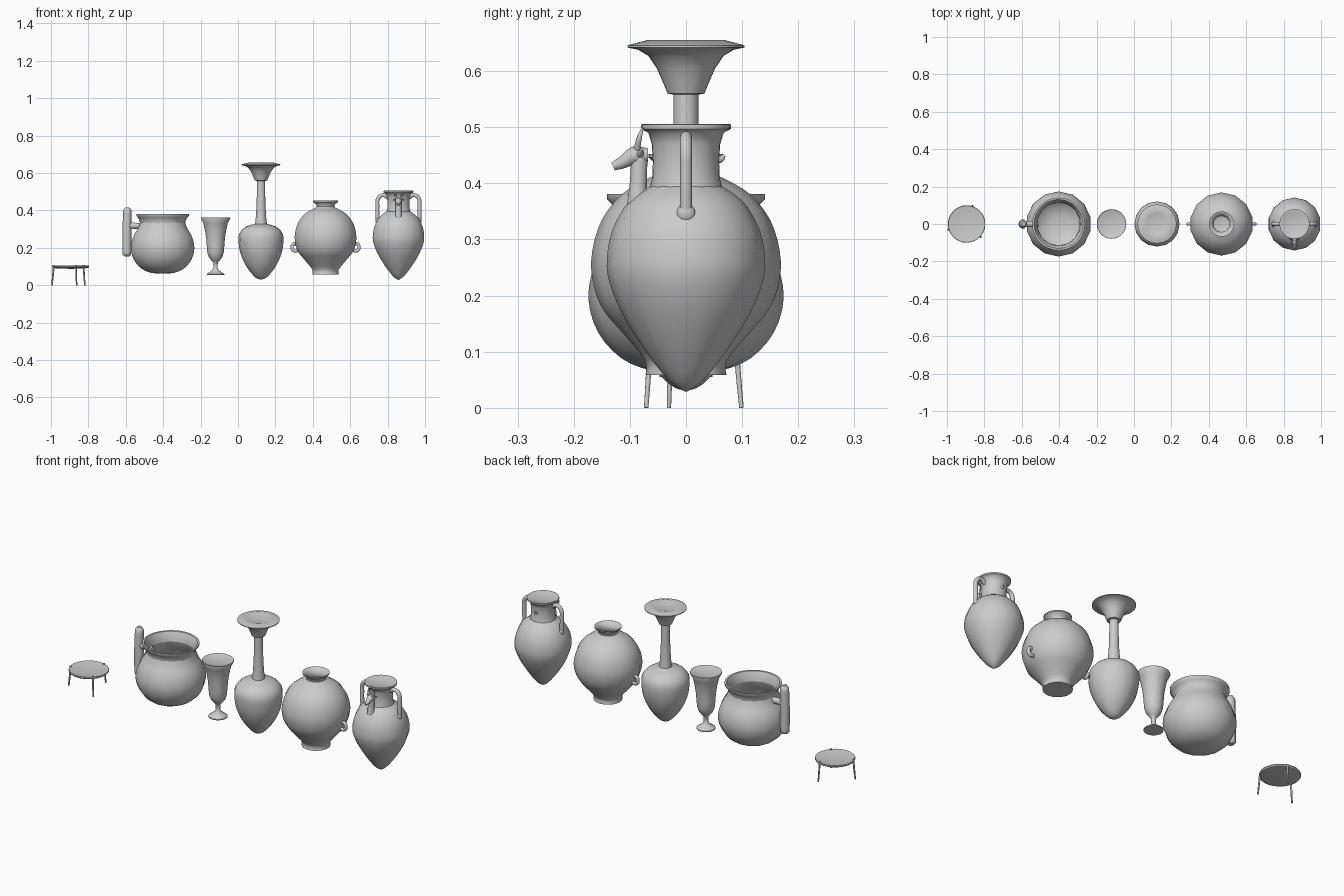
import bpy, bmesh, math
from mathutils import Vector

if "Cube" in bpy.data.objects:
    bpy.data.objects.remove(bpy.data.objects["Cube"])


def smooth(obj, angle=45):
    bpy.ops.object.select_all(action='DESELECT')
    obj.select_set(True)
    bpy.context.view_layer.objects.active = obj
    bpy.ops.object.shade_smooth_by_angle(angle=math.radians(angle))
    return obj


def spline(pts, steps=3):
    # Catmull-Rom refinement of a profile
    out = []
    p = [pts[0]] + list(pts) + [pts[-1]]
    for i in range(1, len(p) - 2):
        a, b, c, d = (Vector(q) for q in p[i - 1:i + 3])
        for s in range(steps):
            t = s / steps
            v = 0.5 * (2 * b + (c - a) * t + (2 * a - 5 * b + 4 * c - d) * t**2
                       + (3 * b - a - 3 * c + d) * t**3)
            out.append((max(v.x, 0), v.y))
    return out + [pts[-1]]


def lathe(name, x, profile, n=14):
    # Revolve (radius, z) points, with a corner on the y axis
    bm = bmesh.new()
    rings = []
    for r, z in profile:
        if r < 1e-4:
            rings.append([bm.verts.new((x, 0, z))])
        else:
            rings.append([bm.verts.new((x + r * math.sin(2 * math.pi * i / n),
                                        r * math.cos(2 * math.pi * i / n), z)) for i in range(n)])
    for a, b in zip(rings, rings[1:]):
        for i in range(n):
            j = (i + 1) % n
            face = [a[i % len(a)], a[j % len(a)], b[j % len(b)], b[i % len(b)]]
            face = list(dict.fromkeys(face))
            if len(face) > 2:
                bm.faces.new(face)
    bmesh.ops.recalc_face_normals(bm, faces=bm.faces)
    me = bpy.data.meshes.new(name)
    bm.to_mesh(me)
    bm.free()
    obj = bpy.data.objects.new(name, me)
    bpy.context.collection.objects.link(obj)
    return smooth(obj)


def tube(name, pts, radii):
    # Round tube along a path, radius given per point
    cu = bpy.data.curves.new(name, 'CURVE')
    cu.dimensions = '3D'
    cu.bevel_depth = 1
    cu.bevel_resolution = 3
    cu.resolution_u = 5
    cu.use_fill_caps = True
    sp = cu.splines.new('BEZIER')
    sp.bezier_points.add(len(pts) - 1)
    for i, (bp, p) in enumerate(zip(sp.bezier_points, pts)):
        bp.co = p
        bp.handle_left_type = bp.handle_right_type = 'AUTO'
        bp.radius = radii[i] if isinstance(radii, (list, tuple)) else radii
    obj = bpy.data.objects.new(name, cu)
    bpy.context.collection.objects.link(obj)
    bpy.ops.object.select_all(action='DESELECT')
    obj.select_set(True)
    bpy.context.view_layer.objects.active = obj
    bpy.ops.object.convert(target='MESH')
    return smooth(bpy.context.view_layer.objects.active)


def ball(name, loc, scale):
    bpy.ops.mesh.primitive_uv_sphere_add(segments=16, ring_count=10, location=loc)
    obj = bpy.context.object
    obj.name = name
    obj.scale = scale
    return smooth(obj, 60)


# Low three-legged stand
SX = -0.895
lathe("stand_plate", SX, [(0, .088), (.07, .089), (.096, .094), (.1, .1), (.098, .105),
                          (.09, .103), (0, .1)], 32)
for k, deg in enumerate((72, 197, 317)):
    c, s = math.cos(math.radians(deg)), math.sin(math.radians(deg))
    tube(f"stand_leg_{k + 1}", [(SX + r * c, r * s, z) for r, z in ((.094, .108), (.099, .05), (.104, 0))],
         [.005, .0045, .004])

# Wide pot with upright bar handle
PX = -0.403
lathe("pot_body", PX, spline([(0, .062), (.06, .066), (.115, .088), (.157, .135), (.174, .195),
                              (.163, .255), (.135, .305), (.123, .335)]))
lathe("pot_neck", PX, [(.121, .328), (.123, .345), (.131, .362), (.141, .372), (.141, .381),
                       (.131, .38), (.118, .355), (.114, .33)], 32)
lathe("pot_inside", PX, spline([(.115, .332), (.128, .3), (.155, .25), (.164, .195), (.147, .14),
                                (.1, .095), (.05, .075), (0, .072)]))
tube("pot_handle_bar", [(-.594, 0, .155), (-.594, 0, .165), (-.594, 0, .28), (-.592, 0, .4), (-.592, 0, .415)],
     [.014, .023, .024, .022, .012])
tube("pot_handle_link", [(-.595, 0, .318), (-.55, 0, .318), (-.51, 0, .315)], .017)

# Goblet
lathe("goblet", -.12, [(0, .055), (.047, .055), (.047, .06), (.035, .068), (.018, .08), (.011, .095),
                       (.012, .122), (.022, .132), (.036, .15), (.044, .175), (.047, .21), (.05, .25),
                       (.056, .29), (.065, .33), (.079, .358), (.078, .362), (.07, .358), (0, .352)], 28)

# Trumpet-necked vase
TX = 0.123
lathe("trumpet_vase_body", TX, spline([(0, .03), (.03, .042), (.075, .095), (.108, .165), (.12, .23),
                                       (.116, .275), (.09, .307), (.055, .322), (.03, .329)]), 16)
lathe("trumpet_vase_neck", TX, [(.032, .325), (.028, .36), (.024, .42), (.022, .5), (.022, .558),
                                (.033, .56), (.041, .58), (.052, .605), (.067, .627), (.085, .638),
                                (.104, .642), (.104, .646), (.07, .655), (.06, .652), (0, .645)], 32)

# Round shouldered vase with two small loops
VX = 0.468
lathe("round_vase_body", VX, [(0, .058), (.072, .058)] + spline([
    (.072, .06), (.073, .085), (.11, .13), (.15, .178), (.167, .23), (.167, .28), (.15, .335),
    (.115, .38), (.075, .405), (.053, .415)]))
lathe("round_vase_neck", VX, [(.056, .41), (.048, .42), (.05, .432), (.067, .446), (.067, .452),
                              (.058, .45), (.042, .43), (.042, .41), (.06, .385), (0, .36)], 32)
for side, s in (("left", -1), ("right", 1)):
    tube(f"round_vase_loop_{side}", [(VX + s * a, 0, z) for a, z in
                                     ((.15, .216), (.17, .222), (.179, .205), (.172, .186), (.145, .186))], .009)

# Tall amphora
AX = 0.858
lathe("amphora_body", AX, spline([(0, .028), (.03, .048), (.075, .105), (.115, .17), (.137, .225),
                                  (.141, .265), (.132, .315), (.108, .36), (.08, .385), (.058, .398)]))
lathe("amphora_neck", AX, [(.066, .388), (.06, .41), (.059, .44), (.061, .47), (.067, .49), (.08, .497),
                           (.08, .505), (.074, .506), (.066, .502), (0, .5)], 32)
for side, s in (("left", -1), ("right", 1)):
    tube(f"amphora_handle_{side}", [(AX + s * a, 0, z) for a, z in
                                    ((.055, .47), (.085, .482), (.108, .465), (.113, .42), (.111, .345))], .011)
    ball(f"amphora_handle_foot_{side}", (AX + s * .111, 0, .346), (.012, .017, .017))

# Horned animal head on the front of the amphora
tube("animal_neck", [(AX, -.088, .355), (AX, -.085, .4), (AX, -.083, .445)], [.019, .016, .015])
tube("animal_head", [(AX, -.068, .45), (AX, -.09, .45), (AX, -.112, .438), (AX, -.13, .43)],
     [.013, .017, .012, .008])
for side, s in (("left", -1), ("right", 1)):
    tube(f"animal_horn_{side}", [(AX + s * a, y, z) for a, y, z in
                                 ((.007, -.088, .457), (.016, -.084, .478), (.018, -.077, .5))], [.006, .005, .002])
    tube(f"animal_ear_{side}", [(AX + s * .012, -.082, .452), (AX + s * .03, -.078, .46)], [.007, .002])

# Small knob on the back of the amphora neck
tube("amphora_back_knob", [(AX, .055, .442), (AX, .063, .444), (AX, .068, .45)], [.009, .006, .003])
